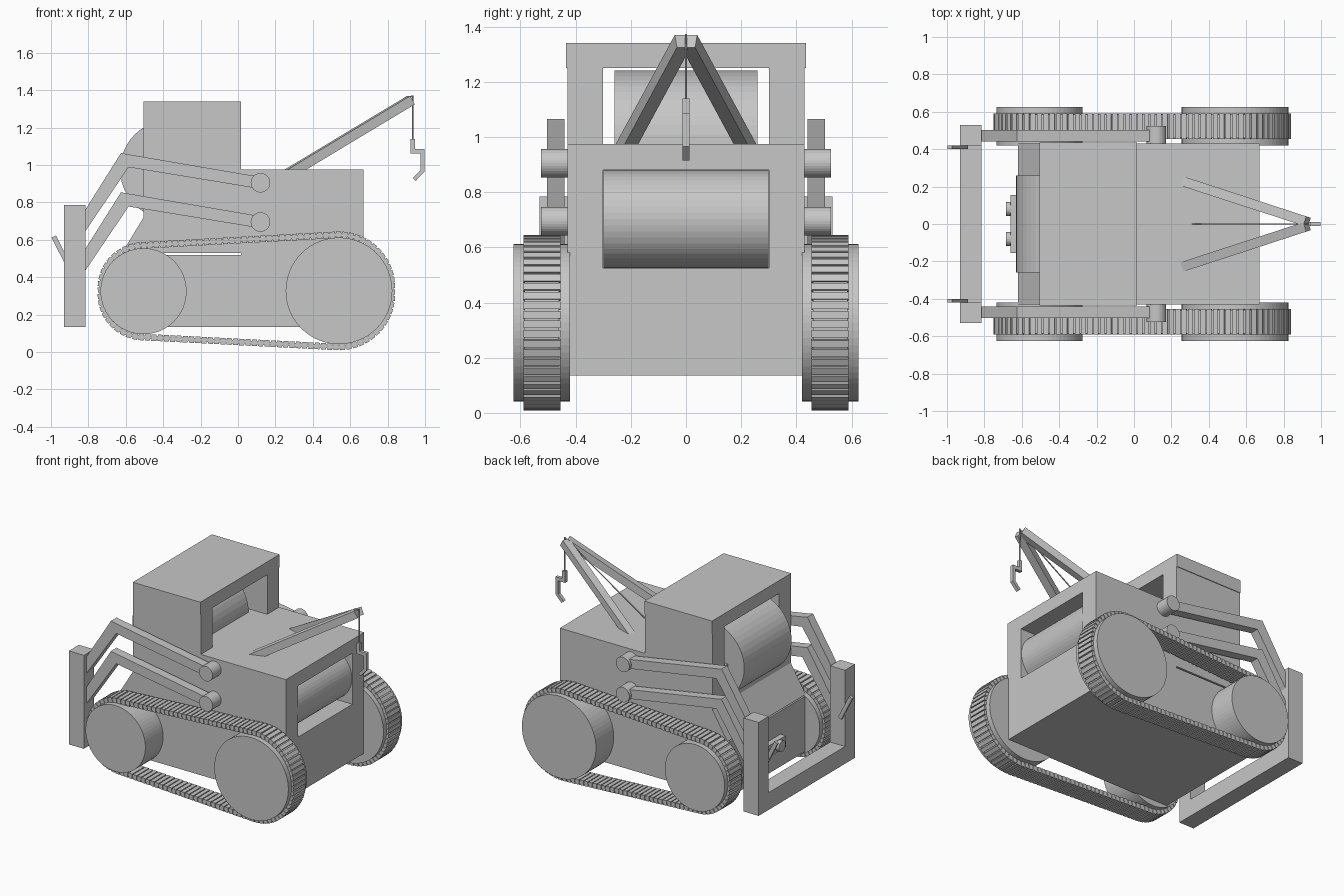
import bpy, bmesh, math
from mathutils import Vector, Matrix

if "Cube" in bpy.data.objects:
    bpy.data.objects.remove(bpy.data.objects["Cube"])

grey = bpy.data.materials.new("plain grey")
grey.diffuse_color = (0.57, 0.57, 0.57, 1)
grey.use_nodes = True
grey.node_tree.nodes["Principled BSDF"].inputs["Base Color"].default_value = grey.diffuse_color


def finish(name, bm):
    bmesh.ops.recalc_face_normals(bm, faces=bm.faces)
    me = bpy.data.meshes.new(name)
    bm.to_mesh(me)
    bm.free()
    me.materials.append(grey)
    ob = bpy.data.objects.new(name, me)
    bpy.context.collection.objects.link(ob)
    return ob


def add_box(bm, size, mat):
    bmesh.ops.create_cube(bm, size=1, matrix=mat @ Matrix.Diagonal((*size, 1)))


def box(name, x0, x1, y0, y1, z0, z1):
    bm = bmesh.new()
    add_box(bm, (x1 - x0, y1 - y0, z1 - z0),
            Matrix.Translation(((x0 + x1) / 2, (y0 + y1) / 2, (z0 + z1) / 2)))
    return finish(name, bm)


def cylinder(name, a, b, r, seg=48):
    a, b = Vector(a), Vector(b)
    d = b - a
    m = Matrix.Translation((a + b) / 2) @ d.to_track_quat('Z', 'Y').to_matrix().to_4x4()
    bm = bmesh.new()
    bmesh.ops.create_cone(bm, cap_ends=True, segments=seg, radius1=r, radius2=r,
                          depth=d.length, matrix=m)
    return finish(name, bm)


def beam(name, a, b, w, h):
    a, b = Vector(a), Vector(b)
    d = b - a
    m = Matrix.Translation((a + b) / 2) @ d.to_track_quat('X', 'Z').to_matrix().to_4x4()
    bm = bmesh.new()
    add_box(bm, (d.length, w, h), m)
    return finish(name, bm)


def plate(name, pts, y0, y1):
    """Extrude an x-z outline from y0 to y1."""
    bm = bmesh.new()
    f = bm.faces.new([bm.verts.new((x, y0, z)) for x, z in pts])
    r = bmesh.ops.extrude_face_region(bm, geom=[f])
    vs = [v for v in r["geom"] if isinstance(v, bmesh.types.BMVert)]
    bmesh.ops.translate(bm, verts=vs, vec=(0, y1 - y0, 0))
    return finish(name, bm)


W = 0.43

# engine block with a recess for the winch drum
engine = box("engine_block", 0.015, 0.67, -W, W, 0.135, 0.975)
cutter = box("recess_cutter", 0.30, 0.80, -0.30, 0.30, 0.525, 0.88)
cutter.hide_render = True
mod = engine.modifiers.new("recess", 'BOOLEAN')
mod.object = cutter
mod.operation = 'DIFFERENCE'
mod.solver = 'EXACT'
bpy.context.view_layer.objects.active = engine
engine.select_set(True)
bpy.ops.object.modifier_apply(modifier=mod.name)
bpy.data.objects.remove(cutter)
cylinder("winch_drum", (0.49, -0.299, 0.7025), (0.49, 0.299, 0.7025), 0.177)

# lower hull, separated from the cab base by a thin gap
box("lower_hull", -0.62, 0.015, -W, W, 0.135, 0.52)
plate("cab_base", [(0.015, 0.53), (0.015, 0.975), (-0.505, 0.975), (-0.505, 0.72), (-0.62, 0.53)], -W, W)

# open-ended cab with big rear drum
for s, n in ((1, "back"), (-1, "front")):
    y = sorted((s * 0.30, s * W))
    box("cab_wall_" + n, -0.505, 0.015, y[0], y[1], 0.975, 1.25)
box("cab_roof", -0.505, 0.015, -0.435, 0.435, 1.25, 1.34)
cylinder("cab_drum", (-0.365, -0.26, 0.975), (-0.365, 0.26, 0.975), 0.265)

# tow fitting on the hull end
box("tow_plate", -0.66, -0.62, -0.155, 0.155, 0.28, 0.36)
for s in (1, -1):
    cylinder("tow_pin", (-0.685, s * 0.08, 0.32), (-0.65, s * 0.08, 0.32), 0.038, 24)

# wheels and track
C1, R1 = Vector((-0.505, 0.325)), 0.23
C2, R2 = Vector((0.54, 0.327)), 0.285


def track_point(c, r, a):
    """Point just outside a wheel; the track stands proud at top and bottom."""
    k = r - 0.003 + 0.018 * abs(math.sin(a))
    return c + Vector((math.cos(a), math.sin(a))) * k


def track_path():
    tilt = math.asin((R2 - R1) / (C2 - C1).length)
    top = math.pi / 2 + tilt
    pts = [track_point(C2, R2, -top + 2 * top * i / 40) for i in range(41)]
    pts += [track_point(C1, R1, top + (2 * math.pi - 2 * top) * i / 40) for i in range(41)]
    return pts + [pts[0]]


def track(name, y):
    pts = track_path()
    total = sum((b - a).length for a, b in zip(pts, pts[1:]))
    n = 224
    step = total / n
    bm = bmesh.new()
    done, k = 0.0, 0
    for a, b in zip(pts, pts[1:]):
        d = b - a
        while k < n and k * step < done + d.length:
            p = a + d * ((k * step - done) / d.length)
            m = Matrix.Translation((p.x, y, p.y)) @ Matrix.Rotation(-math.atan2(d.y, d.x), 4, 'Y')
            # alternate wide shoes and thin connecting links
            size = (0.027, 0.135, 0.035) if k % 2 == 0 else (0.02, 0.125, 0.018)
            add_box(bm, size, m)
            k += 1
        done += d.length
    return finish(name, bm)


arm = [(0.12, 0.936), (-0.605, 1.06), (-0.625, 1.065), (-0.82, 0.755),
       (-0.82, 0.64), (-0.585, 0.988), (0.12, 0.872)]
for s, n in ((1, "back"), (-1, "front")):
    cylinder("small_wheel_" + n, (C1.x, s * 0.42, C1.y), (C1.x, s * 0.625, C1.y), R1, 64)
    cylinder("large_wheel_" + n, (C2.x, s * 0.42, C2.y), (C2.x, s * 0.625, C2.y), R2, 64)
    track("track_" + n, s * 0.522)
    # two bent lift arms with round pivots
    for dz, lev in ((0, "upper"), (-0.21, "lower")):
        plate(f"{lev}_arm_{n}", [(x, z + dz) for x, z in arm], s * 0.44, s * 0.503)
        cylinder(f"{lev}_pivot_{n}", (0.12, s * 0.425, 0.905 + dz), (0.12, s * 0.525, 0.905 + dz), 0.052, 32)
    # slanted tab inside the blade post
    beam("blade_tab_" + n, (-0.985, s * 0.411, 0.617), (-0.90, s * 0.411, 0.45), 0.018, 0.026)

# U-shaped blade frame as one piece
bm = bmesh.new()
u = [(-0.53, 0.785), (-0.53, 0.135), (0.53, 0.135), (0.53, 0.785),
     (0.42, 0.785), (0.42, 0.255), (-0.42, 0.255), (-0.42, 0.785)]
f = bm.faces.new([bm.verts.new((-0.93, y, z)) for y, z in u])
r = bmesh.ops.extrude_face_region(bm, geom=[f])
bmesh.ops.translate(bm, verts=[v for v in r["geom"] if isinstance(v, bmesh.types.BMVert)],
                    vec=(0.115, 0, 0))
finish("blade_frame", bm)

# A-frame crane, cables and hook
for s, n in ((1, "back"), (-1, "front")):
    beam("crane_leg_" + n, (0.24, s * 0.235, 0.935), (0.925, s * 0.012, 1.347), 0.052, 0.052)
cylinder("crane_cable", (0.31, 0, 0.97), (0.933, 0, 1.37), 0.004, 8)
cylinder("hook_cable", (0.933, 0, 1.13), (0.933, 0, 1.372), 0.004, 8)
plate("hook", [(0.922, 1.14), (0.945, 1.14), (0.945, 1.085), (0.997, 1.085), (0.997, 0.965),
               (0.95, 0.915), (0.935, 0.93), (0.975, 0.972), (0.975, 1.062), (0.922, 1.062)],
      -0.012, 0.012)
